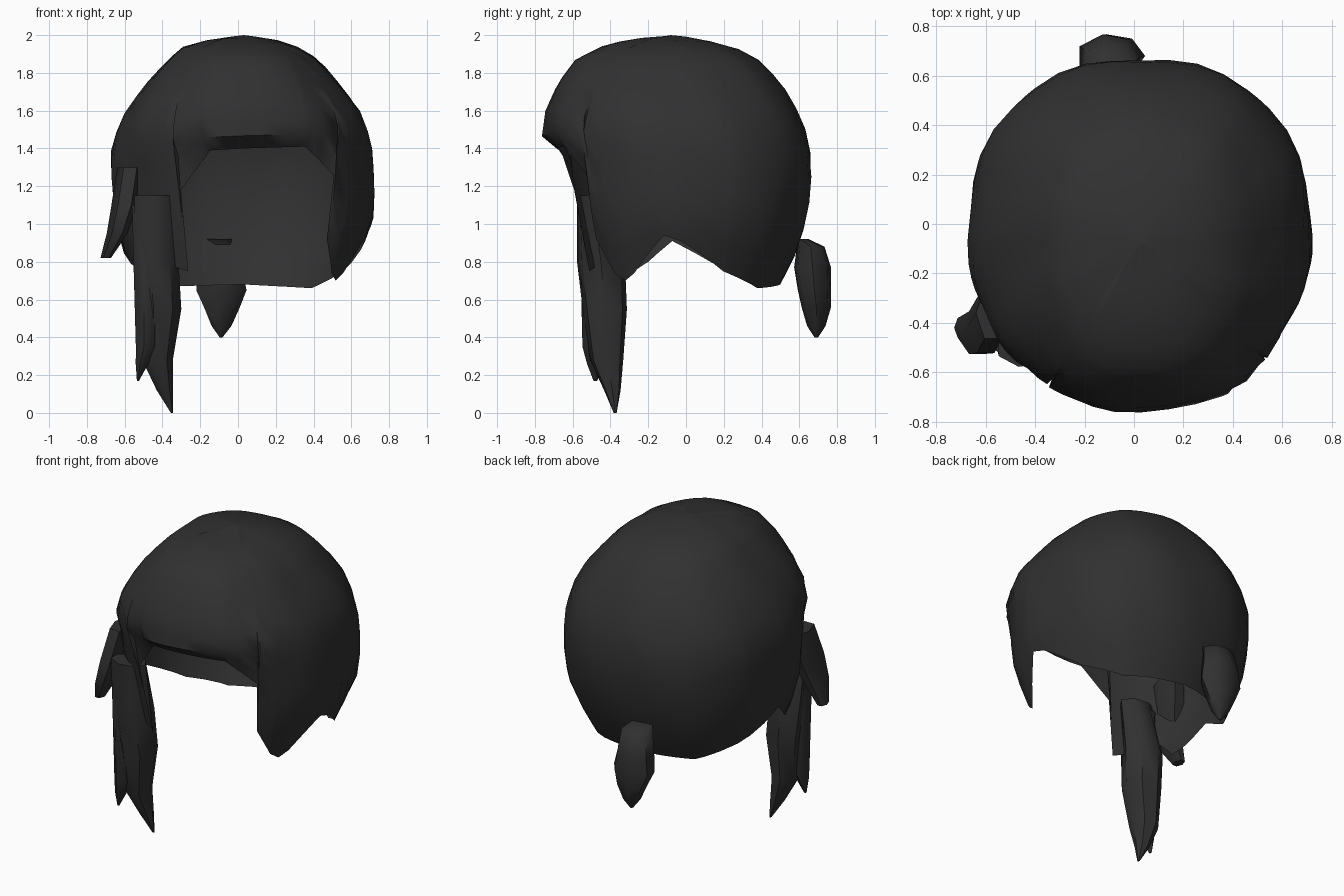
import bpy, bmesh, math

if "Cube" in bpy.data.objects:
    bpy.data.objects.remove(bpy.data.objects["Cube"])

hair = bpy.data.materials.new("charcoal hair")
hair.diffuse_color = (0.03, 0.03, 0.03, 1)
hair.use_nodes = True
hair.node_tree.nodes["Principled BSDF"].inputs["Base Color"].default_value = hair.diffuse_color
CX, CY = 0.03, -0.05


def lerp(table, v):
    """Interpolate rows of a table sorted by ascending first column."""
    if v <= table[0][0]:
        return table[0][1:]
    for a, b in zip(table, table[1:]):
        if v <= b[0]:
            t = (v - a[0]) / (b[0] - a[0])
            return [p + (q - p) * t for p, q in zip(a[1:], b[1:])]
    return table[-1][1:]


def finish(name, bm, angle=50):
    bmesh.ops.recalc_face_normals(bm, faces=bm.faces)
    me = bpy.data.meshes.new(name)
    bm.to_mesh(me)
    bm.free()
    me.materials.append(hair)
    ob = bpy.data.objects.new(name, me)
    bpy.context.collection.objects.link(ob)
    bpy.context.view_layer.objects.active = ob
    ob.select_set(True)
    bpy.ops.object.shade_smooth_by_angle(angle=math.radians(angle))
    ob.select_set(False)


# Cap outline by height: z, left x, right x, front y, back y
OUTLINE = [(0.65, -0.52, 0.55, -0.54, 0.48), (0.8, -0.59, 0.62, -0.57, 0.56),
           (1.0, -0.65, 0.71, -0.60, 0.63), (1.2, -0.67, 0.72, -0.64, 0.67),
           (1.4, -0.67, 0.71, -0.68, 0.66), (1.46, -0.65, 0.70, -0.76, 0.65),
           (1.6, -0.59, 0.65, -0.745, 0.59), (1.75, -0.48, 0.53, -0.68, 0.50),
           (1.87, -0.37, 0.43, -0.59, 0.38), (1.94, -0.29, 0.31, -0.45, 0.25),
           (1.98, -0.14, 0.19, -0.30, 0.07), (2.0, CX, CX, CY, CY)]
# Lower hem by angle: degrees from the front toward +x, z
HEM = [(-180, .68), (-140, .67), (-115, .75), (-88, .91), (-76, .80), (-68, .75),
       (-60, .85), (-50, .80), (-32.5, .75), (-31.5, 1.18), (-16, 1.39), (0, 1.40),
       (29, 1.41), (45, 1.26), (46, .92), (55, .74), (61, .70), (67, .74),
       (84, .94), (92, .91), (115, .75), (140, .66), (180, .68)]


def cap_point(deg, z):
    xl, xr, yf, yb = lerp(OUTLINE, z)
    s, c = math.sin(math.radians(deg)), -math.cos(math.radians(deg))
    a = max(xr - CX if s > 0 else CX - xl, 1e-4)
    b = max(yb - CY if c > 0 else CY - yf, 1e-4)
    r = (abs(s / a) ** 2.3 + abs(c / b) ** 2.3) ** (-1 / 2.3)
    r *= 1 + 0.008 * math.sin(math.radians(deg * 9) + z * 6)
    return CX + r * s, CY + r * c, z


# Cap with fringe, side lock and face opening
bm = bmesh.new()
degs = sorted(set(range(-180, 180, 9)) | {h[0] for h in HEM if h[0] < 180})
rows = 14
top = bm.verts.new((CX, CY - 0.03, 2.0))
cols = []
for d in degs:
    hem = lerp(HEM, d)[0]
    cols.append([bm.verts.new(cap_point(d, hem + (2 - hem) * math.cos(i / rows * math.pi / 2)))
                 for i in range(1, rows + 1)])
for a, b in zip(cols, cols[1:] + cols[:1]):
    bm.faces.new((top, a[0], b[0]))
    for i in range(rows - 1):
        bm.faces.new((a[i], a[i + 1], b[i + 1], b[i]))
finish("hair_cap", bm)


def lock(name, sections, sides=7):
    """Closed strand through rings of (x, y, z, half x, half y)."""
    bm = bmesh.new()
    rings = []
    for x, y, z, w, d in sections:
        rings.append([bm.verts.new((x + w * math.cos(k * math.tau / sides),
                                    y + d * math.sin(k * math.tau / sides), z))
                      for k in range(sides)])
    for a, b in zip(rings, rings[1:]):
        for k in range(sides):
            j = (k + 1) % sides
            bm.faces.new((a[k], a[j], b[j], b[k]))
    bm.faces.new(rings[0])
    bm.faces.new(rings[-1])
    finish(name, bm)


# Long forked lock beside the face
lock("long_lock_inner", [(-.44, -.50, 1.15, .12, .08), (-.44, -.45, .8, .125, .13),
                         (-.42, -.43, .55, .12, .12), (-.43, -.42, .28, .085, .09),
                         (-.39, -.39, .12, .045, .045), (-.35, -.375, 0, .006, .008)])
lock("long_lock_outer", [(-.48, -.48, 1.1, .09, .07), (-.48, -.47, .75, .08, .09),
                         (-.485, -.475, .35, .062, .075), (-.51, -.48, .26, .035, .045),
                         (-.53, -.48, .17, .006, .01)])
# Short tuft flicking outward
lock("side_tuft", [(-.57, -.36, 1.3, .07, .12), (-.60, -.41, 1.1, .07, .13),
                   (-.64, -.44, .95, .055, .10), (-.70, -.42, .82, .028, .045)], 6)
# Short tied tail at the nape
lock("nape_tail", [(-.10, .60, .92, .07, .05), (-.10, .66, .88, .11, .075),
                   (-.10, .67, .77, .12, .10), (-.095, .68, .65, .14, .09),
                   (-.09, .69, .56, .10, .08), (-.09, .69, .46, .055, .05),
                   (-.09, .69, .40, .008, .01)])
